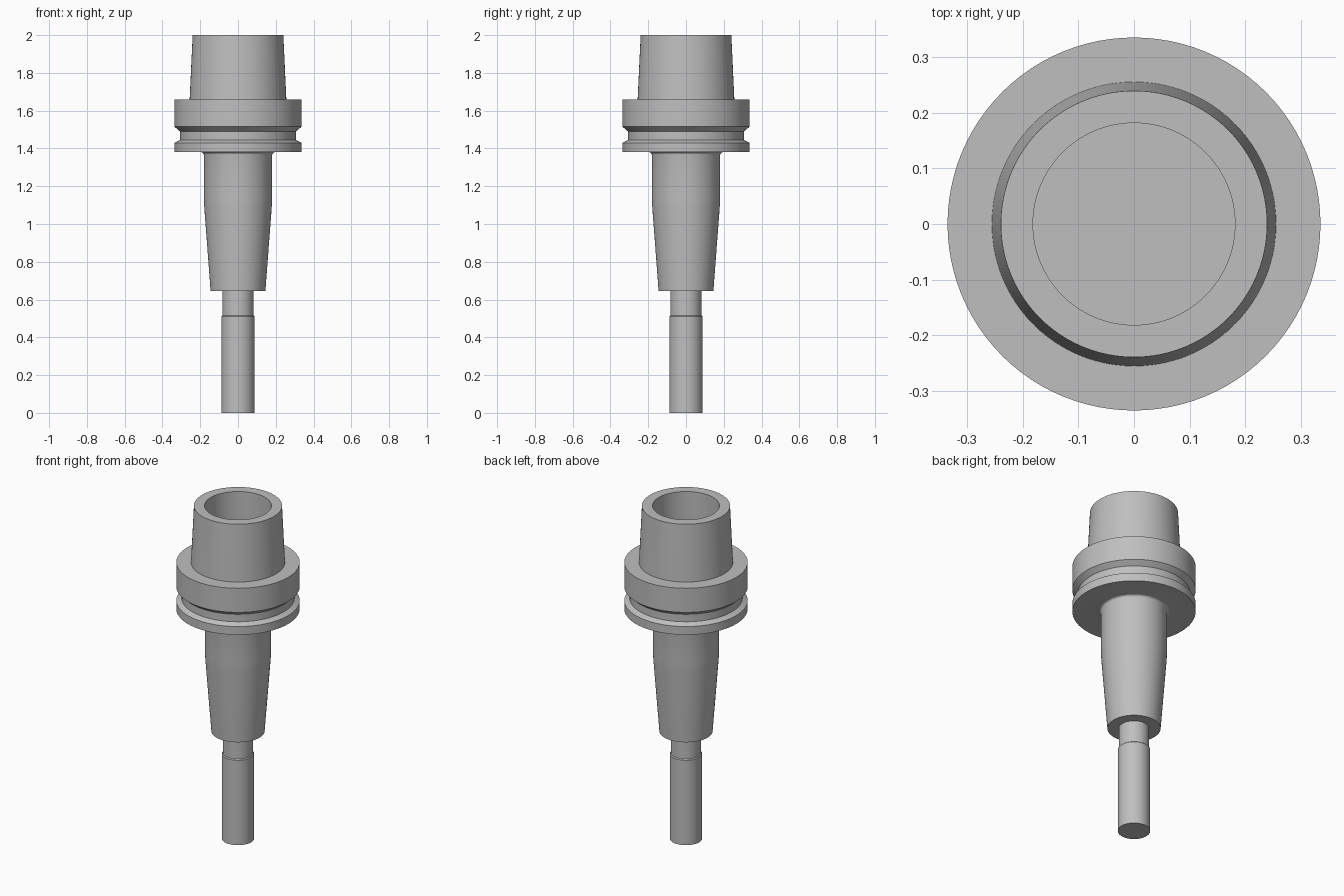
import bpy, math
from math import sin, cos, pi

cube = bpy.data.objects.get("Cube")
if cube:
    bpy.data.objects.remove(cube, do_unlink=True)

SIDES = 96

steel = bpy.data.materials.new("grey_steel")
steel.use_nodes = True
GREY = (0.52, 0.52, 0.52, 1)
steel.diffuse_color = GREY
steel.node_tree.nodes["Principled BSDF"].inputs["Base Color"].default_value = GREY


def lathe(name, profile):
    """Revolve a (radius, height) profile about z, capping both ends."""
    verts = [(r * cos(2 * pi * i / SIDES), r * sin(2 * pi * i / SIDES), z)
             for r, z in profile for i in range(SIDES)]
    faces = [list(range(SIDES))[::-1]]
    for k in range(len(profile) - 1):
        a, b = k * SIDES, (k + 1) * SIDES
        for i in range(SIDES):
            j = (i + 1) % SIDES
            faces.append((a + i, a + j, b + j, b + i))
    last = (len(profile) - 1) * SIDES
    faces.append(list(range(last, last + SIDES)))
    mesh = bpy.data.meshes.new(name)
    mesh.from_pydata(verts, [], faces)
    mesh.materials.append(steel)
    obj = bpy.data.objects.new(name, mesh)
    bpy.context.collection.objects.link(obj)
    bpy.ops.object.select_all(action='DESELECT')
    obj.select_set(True)
    bpy.context.view_layer.objects.active = obj
    bpy.ops.object.shade_smooth_by_angle(angle=math.radians(20))
    return obj


# Fillet where the neck meets the underside of the flange
fillet = [(0.195 - 0.014 * cos(t * pi / 8), 1.366 + 0.014 * sin(t * pi / 8))
          for t in range(5)]

# Holder: tapered neck, grooved flange, hollow tapered shank
lathe("holder_body", [
    (0.145, 0.645), (0.178, 1.08), (0.181, 1.14), *fillet,
    (0.336, 1.38), (0.336, 1.43), (0.307, 1.445), (0.307, 1.49),
    (0.336, 1.515), (0.336, 1.66),
    (0.256, 1.66), (0.24, 2.0),
    (0.182, 2.0), (0.182, 1.66),
])

# Cutting tool: slightly wider lower section
lathe("tool_shaft", [(0.088, 0), (0.088, 0.51), (0.083, 0.515), (0.083, 0.75)])
